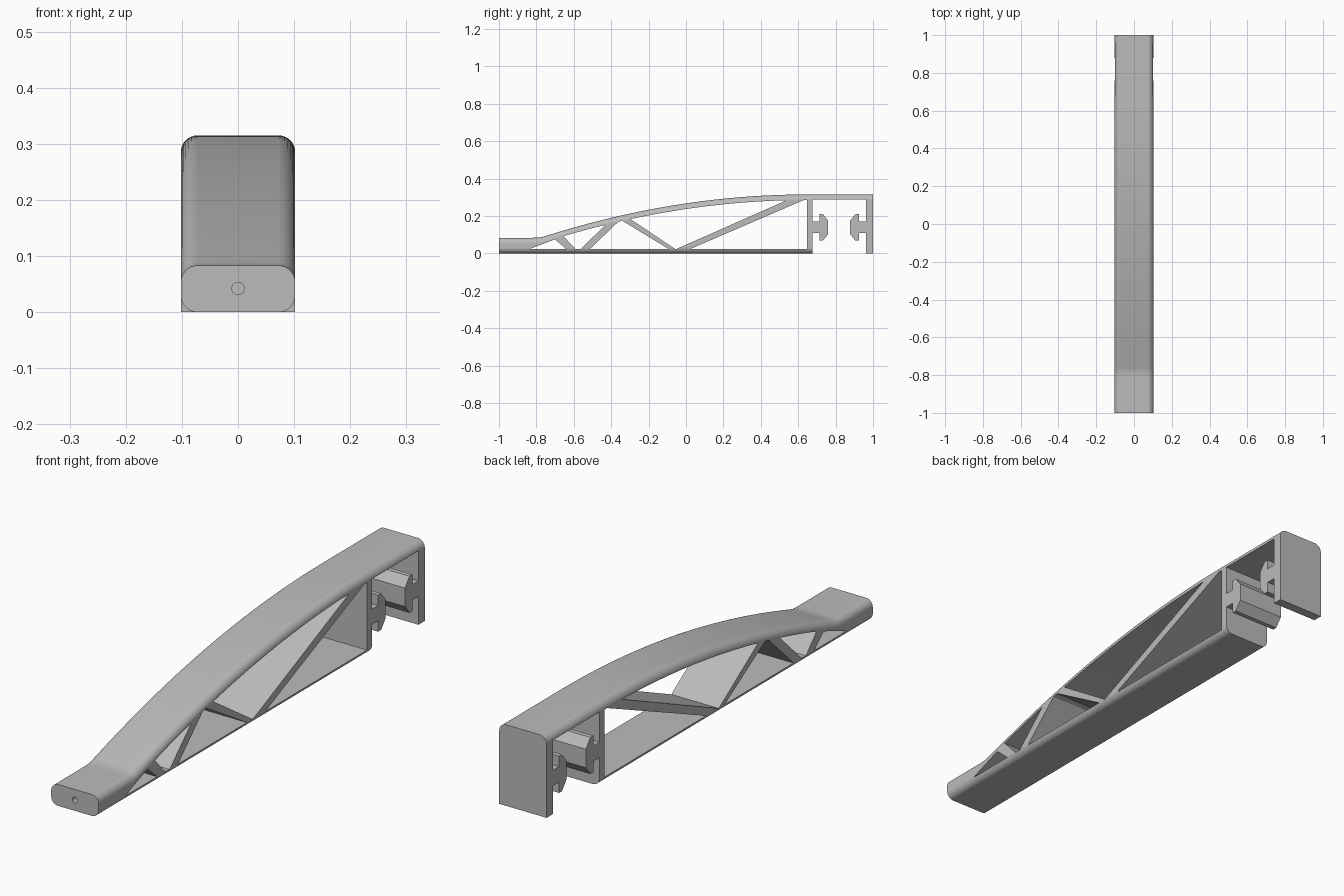
import bpy, bmesh, math

W = 0.102       # half width
R = 0.03        # edge rounding
FLOOR = 0.022   # top of the lower beam

cube = bpy.data.objects.get("Cube")
if cube:
    bpy.data.objects.remove(cube, do_unlink=True)

grey = bpy.data.materials.new("grey plastic")
grey.use_nodes = True
colour = (0.5, 0.5, 0.5, 1)
grey.diffuse_color = colour
grey.node_tree.nodes["Principled BSDF"].inputs["Base Color"].default_value = colour


def arch(y):
    """Height of the arched back, flat towards the rear."""
    t = min(y - 0.65, 0) / 1.43
    return 0.315 - 0.232 * t * t


def top(y):
    """Arch blended softly into the low front block."""
    a, b = arch(y), 0.083
    return (a + b + math.sqrt((a - b) ** 2 + 0.005 ** 2)) / 2


def section(y, bottom_r):
    """Rounded rectangle across the handle at y."""
    h, pts = top(y), []
    for sx, z, sz, r, start in ((1, h, 1, R, 0), (-1, h, 1, R, 90),
                                (-1, 0, -1, bottom_r, 180), (1, 0, -1, bottom_r, 270)):
        for i in range(9):
            a = math.radians(start + i * 90 / 8)
            pts.append((sx * (W - r) + r * math.cos(a), y, z - sz * r + r * math.sin(a)))
    return pts


def finish(name, bm):
    bmesh.ops.recalc_face_normals(bm, faces=bm.faces)
    mesh = bpy.data.meshes.new(name)
    bm.to_mesh(mesh)
    bm.free()
    mesh.materials.append(grey)
    ob = bpy.data.objects.new(name, mesh)
    bpy.context.collection.objects.link(ob)
    return ob


# Solid handle body, lofted from front to back
stations = [-1, -0.86] + [-0.82 + 0.01 * i for i in range(9)]
stations += [-0.7 + 0.045 * i for i in range(31)] + [0.75]
profiles = [(y, R) for y in stations] + [(0.85, 0.0005), (1, 0.0005)]
bm = bmesh.new()
rings = [[bm.verts.new(p) for p in section(y, r)] for y, r in profiles]
n = len(rings[0])
for a, b in zip(rings, rings[1:]):
    for i in range(n):
        j = (i + 1) % n
        bm.faces.new((a[i], a[j], b[j], b[i]))
bm.faces.new(rings[0])
bm.faces.new(rings[-1])
body = finish("truss_handle", bm)


def under_arch(y0, y1, steps=12):
    """Upper edge of an opening, following the arch."""
    ys = [y0 + (y1 - y0) * i / steps for i in range(steps + 1)]
    return [(y, arch(y) - 0.03) for y in ys]


# Openings between the struts
openings = [
    [(-0.84, FLOOR), (-0.70, 0.075), (-0.64, FLOOR)],
    [(-0.59, FLOOR)] + under_arch(-0.655, -0.43) + [(-0.565, FLOOR)],
    [(-0.515, FLOOR)] + under_arch(-0.362, -0.34, 2) + [(-0.09, FLOOR)],
    [(-0.055, FLOOR)] + under_arch(-0.297, 0.537),
    [(0.02, FLOOR)] + under_arch(0.63, 0.647, 2) + [(0.647, FLOOR)],
]

# Rear slot, with two facing T-shaped rails left standing
rail = [(0.676, -0.05), (0.676, 0.11), (0.714, 0.11), (0.714, 0.068), (0.732, 0.068),
        (0.76, 0.103), (0.76, 0.175), (0.732, 0.21), (0.714, 0.21), (0.714, 0.17),
        (0.676, 0.17), (0.676, 0.287)]
openings.append(rail + [(1.638 - y, z) for y, z in reversed(rail)])

bm = bmesh.new()
for outline in openings:
    face = bm.faces.new([bm.verts.new((-0.2, y, z)) for y, z in outline])
    out = bmesh.ops.extrude_face_region(bm, geom=[face])
    moved = [v for v in out["geom"] if isinstance(v, bmesh.types.BMVert)]
    bmesh.ops.translate(bm, verts=moved, vec=(0.4, 0, 0))
opening_cutter = finish("opening_cutter", bm)

# Small round hole in the front end
bpy.ops.mesh.primitive_cylinder_add(vertices=24, radius=0.011, depth=0.2,
                                    location=(0, -1, 0.042), rotation=(math.pi / 2, 0, 0))
pin_cutter = bpy.context.object
pin_cutter.name = "pin_hole_cutter"
pin_cutter.data.materials.append(grey)

bpy.ops.object.select_all(action="DESELECT")
body.select_set(True)
bpy.context.view_layer.objects.active = body
for cutter in (opening_cutter, pin_cutter):
    cutter.hide_render = True
    mod = body.modifiers.new("cut", "BOOLEAN")
    mod.operation = "DIFFERENCE"
    mod.solver = "EXACT"
    mod.object = cutter
    bpy.ops.object.modifier_apply(modifier=mod.name)
    bpy.data.objects.remove(cutter, do_unlink=True)

# Smooth rounded edges, crisp cut edges
bpy.ops.object.shade_smooth_by_angle(angle=math.radians(25))
normals = body.modifiers.new("weighted normals", "WEIGHTED_NORMAL")
normals.keep_sharp = True
